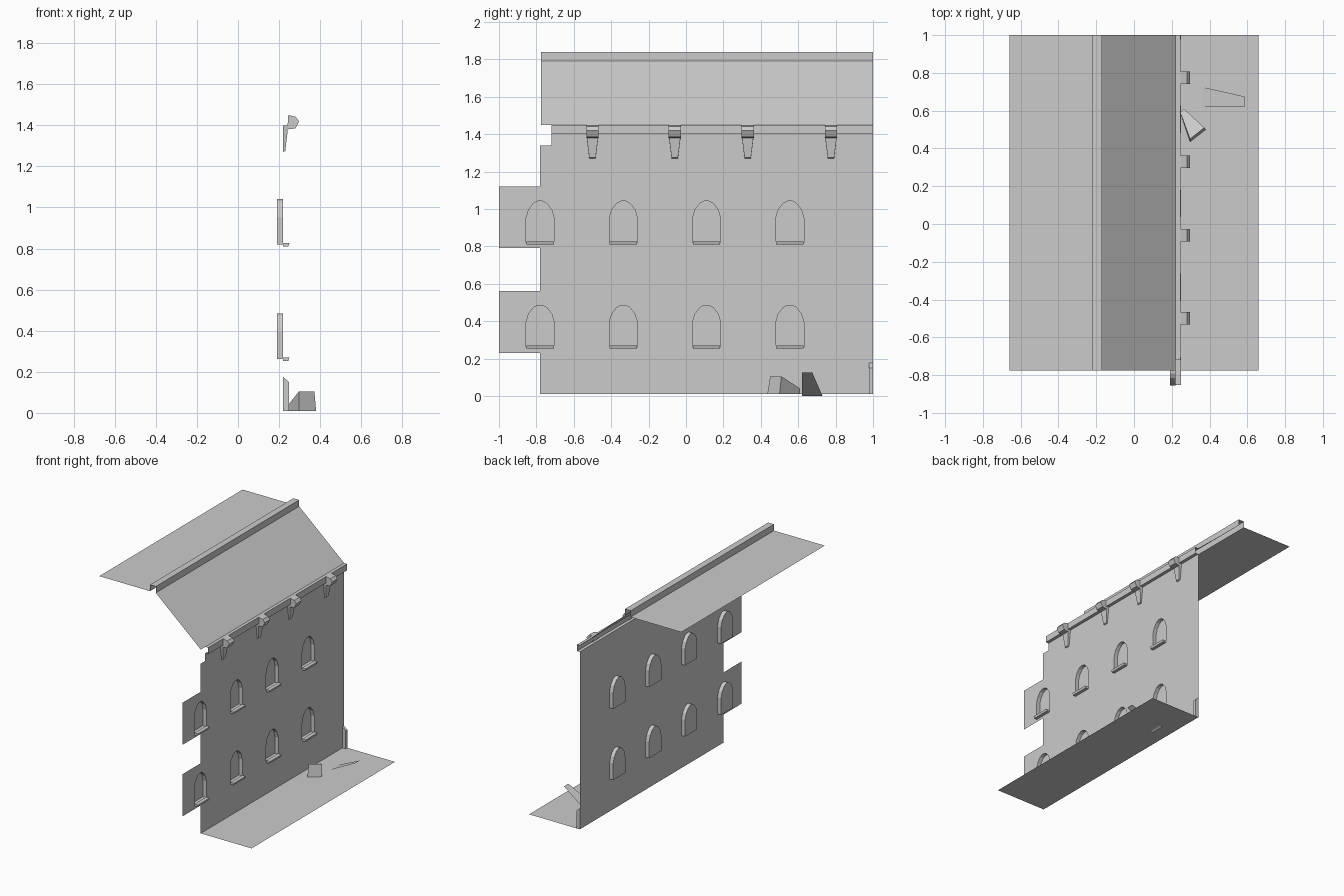
import bpy, bmesh

cube = bpy.data.objects.get("Cube")
if cube:
    bpy.data.objects.remove(cube, do_unlink=True)

stone = bpy.data.materials.new("stone_grey")
stone.use_nodes = True
GREY = (0.6, 0.6, 0.6, 1)
stone.diffuse_color = GREY
stone.node_tree.nodes["Principled BSDF"].inputs["Base Color"].default_value = GREY

WALL_X = 0.22
FRONT, BACK = -0.775, 1.0


def finish(name, bm, solid=True):
    if solid:
        bmesh.ops.recalc_face_normals(bm, faces=bm.faces[:])
    me = bpy.data.meshes.new(name)
    bm.to_mesh(me)
    bm.free()
    me.materials.append(stone)
    ob = bpy.data.objects.new(name, me)
    bpy.context.scene.collection.objects.link(ob)
    return ob


def sheet(name, profile, y0, y1):
    """Sweep an open (x, z) profile along y as a thin surface."""
    bm = bmesh.new()
    rows = [[bm.verts.new((x, y, z)) for y in (y0, y1)] for x, z in profile]
    for a, b in zip(rows, rows[1:]):
        bm.faces.new((a[0], a[1], b[1], b[0]))
    return finish(name, bm, False)


def loft(name, ring_a, ring_b):
    """Closed solid between two matching rings of points."""
    bm = bmesh.new()
    a = [bm.verts.new(p) for p in ring_a]
    b = [bm.verts.new(p) for p in ring_b]
    n = len(a)
    bm.faces.new(a)
    bm.faces.new(b[::-1])
    for i in range(n):
        j = (i + 1) % n
        bm.faces.new((a[j], a[i], b[i], b[j]))
    return finish(name, bm)


def prism(name, profile, y0, y1):
    return loft(name, [(x, y0, z) for x, z in profile], [(x, y1, z) for x, z in profile])


def arch(y, z):
    """Window outline as (y, z) points, z being the sill height."""
    half = [(0.075, 0), (0.075, 0.13), (0.062, 0.175), (0.035, 0.21), (0.012, 0.222)]
    return [(y + a, z + b) for a, b in half] + [(y - a, z + b) for a, b in half[::-1]]


windows = [(y, z) for y in (-0.78, -0.335, 0.11, 0.555) for z in (0.263, 0.82)]

# Wall with toothed front edge and arched openings
outline = [(BACK, 0.01), (BACK, 1.40), (-0.72, 1.40), (-0.72, 1.34), (-0.78, 1.34)]
for top, bottom in ((1.12, 0.79), (0.56, 0.23)):
    outline += [(-0.78, top), (-1, top), (-1, bottom), (-0.78, bottom)]
outline.append((-0.78, 0.01))

bm = bmesh.new()
edges = []
for loop in [outline] + [arch(*w) for w in windows]:
    vs = [bm.verts.new((WALL_X, y, z)) for y, z in loop]
    edges += [bm.edges.new((vs[i - 1], vs[i])) for i in range(len(vs))]
bmesh.ops.triangle_fill(bm, edges=edges, use_beauty=True, use_dissolve=False, normal=(1, 0, 0))
for f in bm.faces:
    f.normal_update()
    if f.normal.x < 0:
        f.normal_flip()
finish("wall", bm, False)

# Recessed window niches and their sills
for i, (y, z) in enumerate(windows):
    bm = bmesh.new()
    ring = arch(y, z)
    rim = [bm.verts.new((WALL_X, a, b)) for a, b in ring]
    pane = [bm.verts.new((0.19, a, b)) for a, b in ring]
    bm.faces.new(pane)
    for k in range(len(ring)):
        bm.faces.new((rim[k - 1], rim[k], pane[k], pane[k - 1]))
    for f in bm.faces:
        f.normal_update()
    if bm.faces[:][0].normal.x < 0:
        bmesh.ops.reverse_faces(bm, faces=bm.faces[:])
    finish(f"window_niche_{i}", bm, False)
    sill = [(WALL_X, z - 0.01), (0.245, z - 0.01), (0.25, z + 0.007), (WALL_X, z + 0.007)]
    prism(f"window_sill_{i}", sill, y - 0.073, y + 0.073)

# Roof: flat part, raised ridge curb and slope
sheet("roof", [(-0.66, 1.79), (-0.22, 1.79), (-0.22, 1.84), (-0.17, 1.84),
               (-0.17, 1.79), (WALL_X, 1.45)], FRONT, BACK)

# Hollow cornice along the wall top
sheet("cornice", [(WALL_X, 1.45), (0.245, 1.45), (0.245, 1.40), (WALL_X, 1.40)], -0.72, BACK)

# Corbels: projecting block above a tapered bracket
block = [(0.245, 1.45), (0.28, 1.442), (0.297, 1.42), (0.28, 1.385), (0.24, 1.38)]
for i, y in enumerate((-0.50, -0.06, 0.33, 0.775)):
    prism(f"corbel_block_{i}", block, y - 0.033, y + 0.033)
    top = [(WALL_X, y - 0.033, 1.40), (0.245, y - 0.033, 1.40),
           (0.245, y + 0.033, 1.40), (WALL_X, y + 0.033, 1.40)]
    tip = [(WALL_X, y - 0.017, 1.27), (0.23, y - 0.017, 1.275),
           (0.23, y + 0.017, 1.275), (WALL_X, y + 0.017, 1.27)]
    loft(f"corbel_bracket_{i}", top, tip)

# Ground strip
sheet("ground", [(WALL_X, 0.01), (0.66, 0.01)], FRONT, BACK)

# Corner post stub at the back end of the wall
prism("corner_stub", [(WALL_X, 0.01), (0.248, 0.01), (0.248, 0.15), (WALL_X, 0.175)], 0.978, BACK)

# Wedge of rubble
base = [(0.245, 0.59), (0.265, 0.61), (0.38, 0.50), (0.297, 0.435)]
crown = [(0.245, 0.59, 0.04), (0.265, 0.61, 0.04), (0.372, 0.51, 0.105), (0.297, 0.45, 0.105)]
loft("rubble_wedge", [(x, y, 0.01) for x, y in base], crown)

# Tilted loose slab
bm = bmesh.new()
bm.faces.new([bm.verts.new(p) for p in
              ((0.34, 0.62, 0), (0.585, 0.62, 0.125), (0.585, 0.675, 0.125), (0.34, 0.73, 0))])
finish("loose_slab", bm, False)
